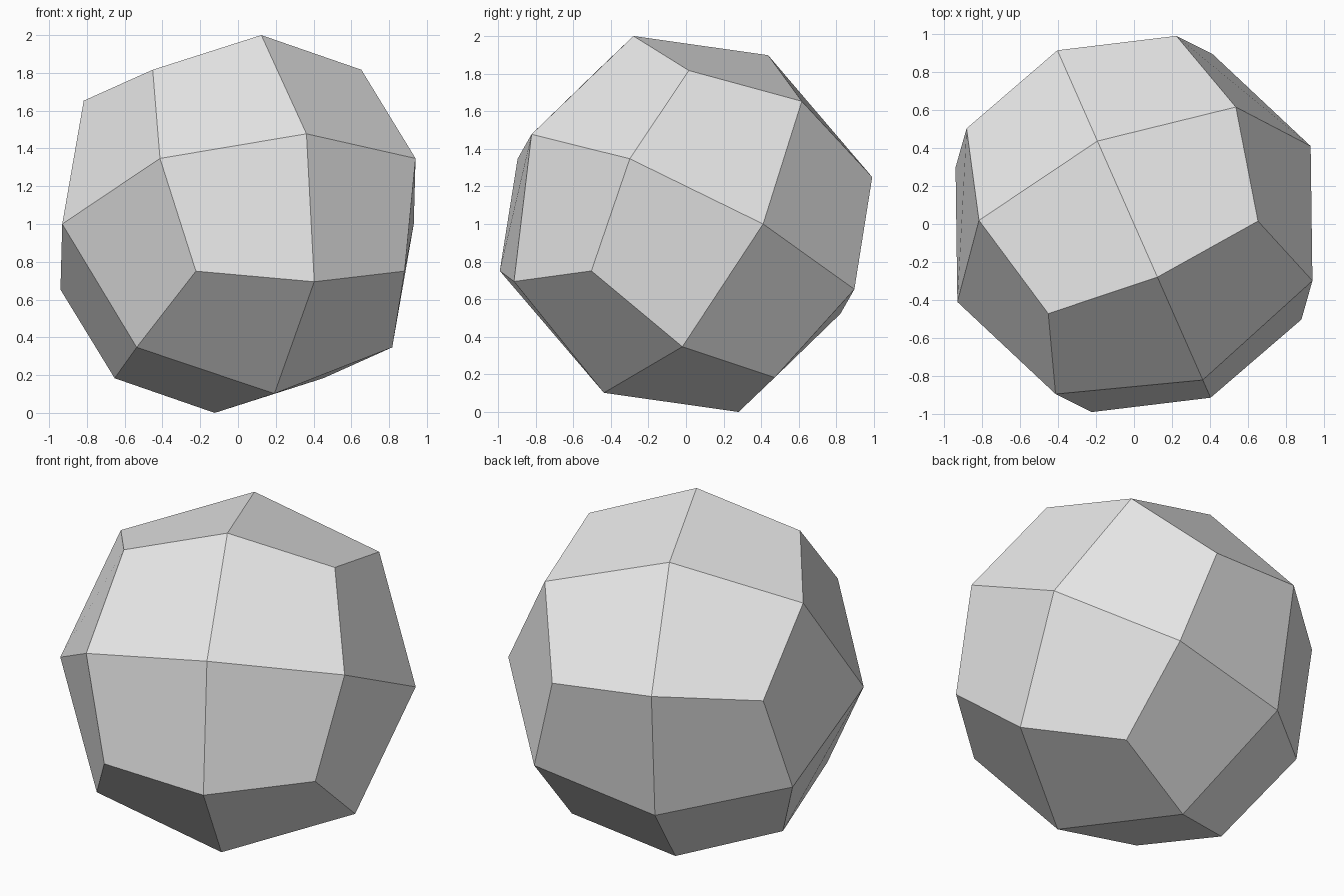
import bpy
import bmesh
from itertools import product
from math import radians
from mathutils import Matrix, Vector

cube = bpy.data.objects.get("Cube")
if cube:
    bpy.data.objects.remove(cube, do_unlink=True)

OUTER = 1.0457   # radius of cube corners and edge midpoints
INNER = 1.017    # radius of cube face centres

# Plain grey stone
stone = bpy.data.materials.new("light grey")
stone.use_nodes = True
grey = (0.8, 0.8, 0.8, 1)
stone.diffuse_color = grey
stone.node_tree.nodes["Principled BSDF"].inputs["Base Color"].default_value = grey


def on_sphere(direction):
    radius = INNER if sum(abs(c) for c in direction) == 1 else OUTER
    return direction.normalized() * radius


# Rounded cube: each side is four flat quads fanned about its centre
bm = bmesh.new()
for axis, s, t, u in product(range(3), (1, -1), (1, -1), (1, -1)):
    centre, side_a, side_b = Vector(), Vector(), Vector()
    centre[axis] = s
    side_a[(axis + 1) % 3] = t
    side_b[(axis + 2) % 3] = u
    quad = [centre, centre + side_a, centre + side_a + side_b, centre + side_b]
    if s * t * u < 0:
        quad = [quad[0], quad[3], quad[2], quad[1]]
    bm.faces.new([bm.verts.new(on_sphere(p)) for p in quad])
bmesh.ops.remove_doubles(bm, verts=bm.verts, dist=0.001)

# Tilt and turn, then stand on the ground
turn = Matrix.Rotation(radians(23.8), 4, 'Z') @ Matrix.Rotation(radians(-28), 4, 'X')
bm.transform(Matrix.Translation((0, 0, 1)) @ turn)

mesh = bpy.data.meshes.new("faceted_ball")
bm.to_mesh(mesh)
bm.free()
mesh.materials.append(stone)
ball = bpy.data.objects.new("faceted_ball", mesh)
bpy.context.collection.objects.link(ball)
